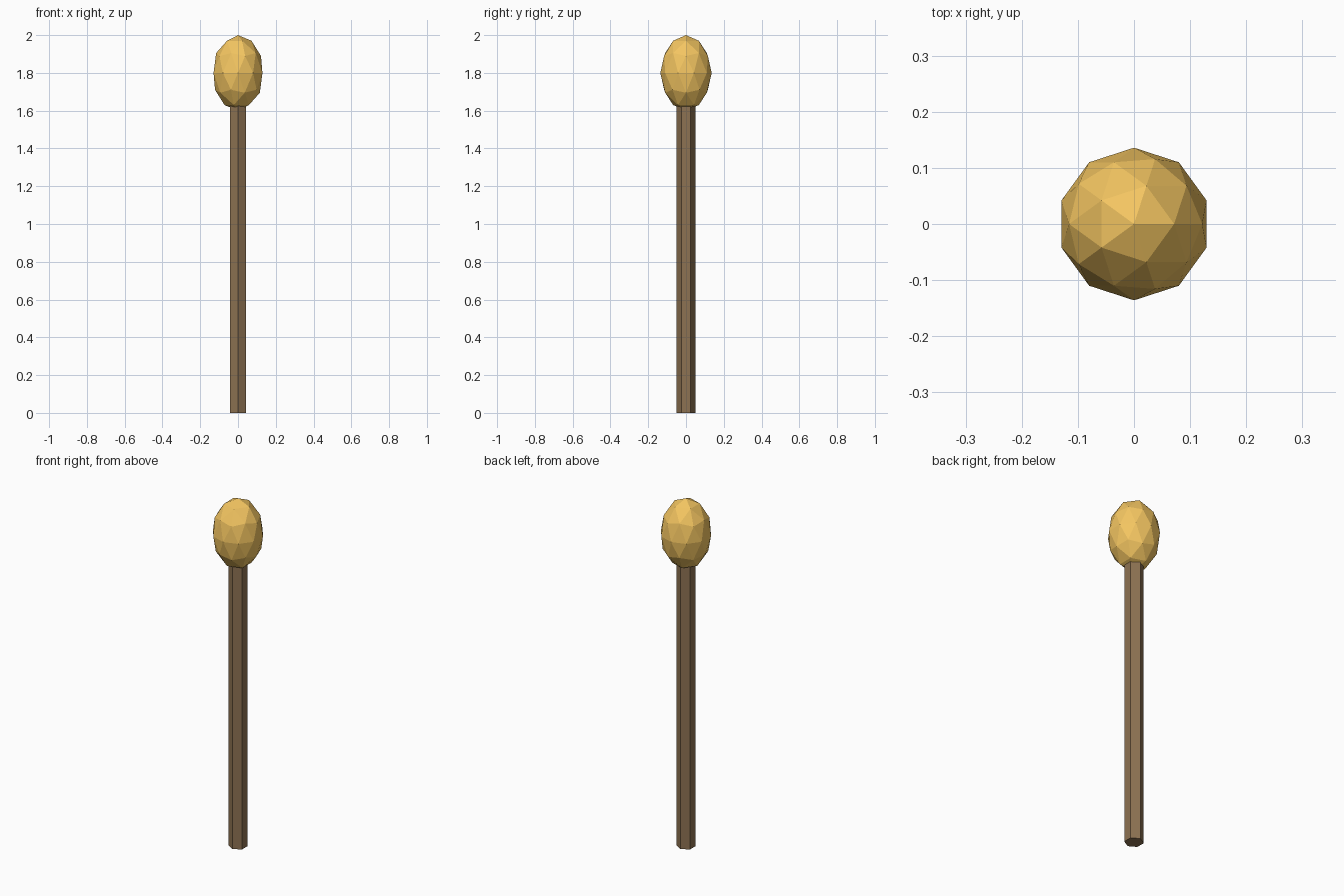
import bpy

if "Cube" in bpy.data.objects:
    bpy.data.objects.remove(bpy.data.objects["Cube"])


def paint(obj, name, color):
    mat = bpy.data.materials.new(name)
    mat.diffuse_color = (*color, 1.0)
    mat.use_nodes = True
    mat.node_tree.nodes["Principled BSDF"].inputs["Base Color"].default_value = mat.diffuse_color
    obj.data.materials.append(mat)


# Hexagonal stick, corners facing front and back, top tucked into the head
STICK_TOP = 1.65
bpy.ops.mesh.primitive_cylinder_add(vertices=6, radius=0.05, depth=STICK_TOP,
                                    location=(0, 0, STICK_TOP / 2))
stick = bpy.context.object
stick.name = "stick"
paint(stick, "brown_wood", (0.27, 0.17, 0.085))

# Faceted egg-shaped head: stretched low-poly icosphere
bpy.ops.mesh.primitive_ico_sphere_add(subdivisions=2, radius=1, location=(0, 0, 1.8))
head = bpy.context.object
head.name = "head"
head.scale = (0.136, 0.136, 0.2)
bpy.ops.object.transform_apply(location=False, rotation=False, scale=True)
paint(head, "golden_yellow", (0.9, 0.56, 0.12))
